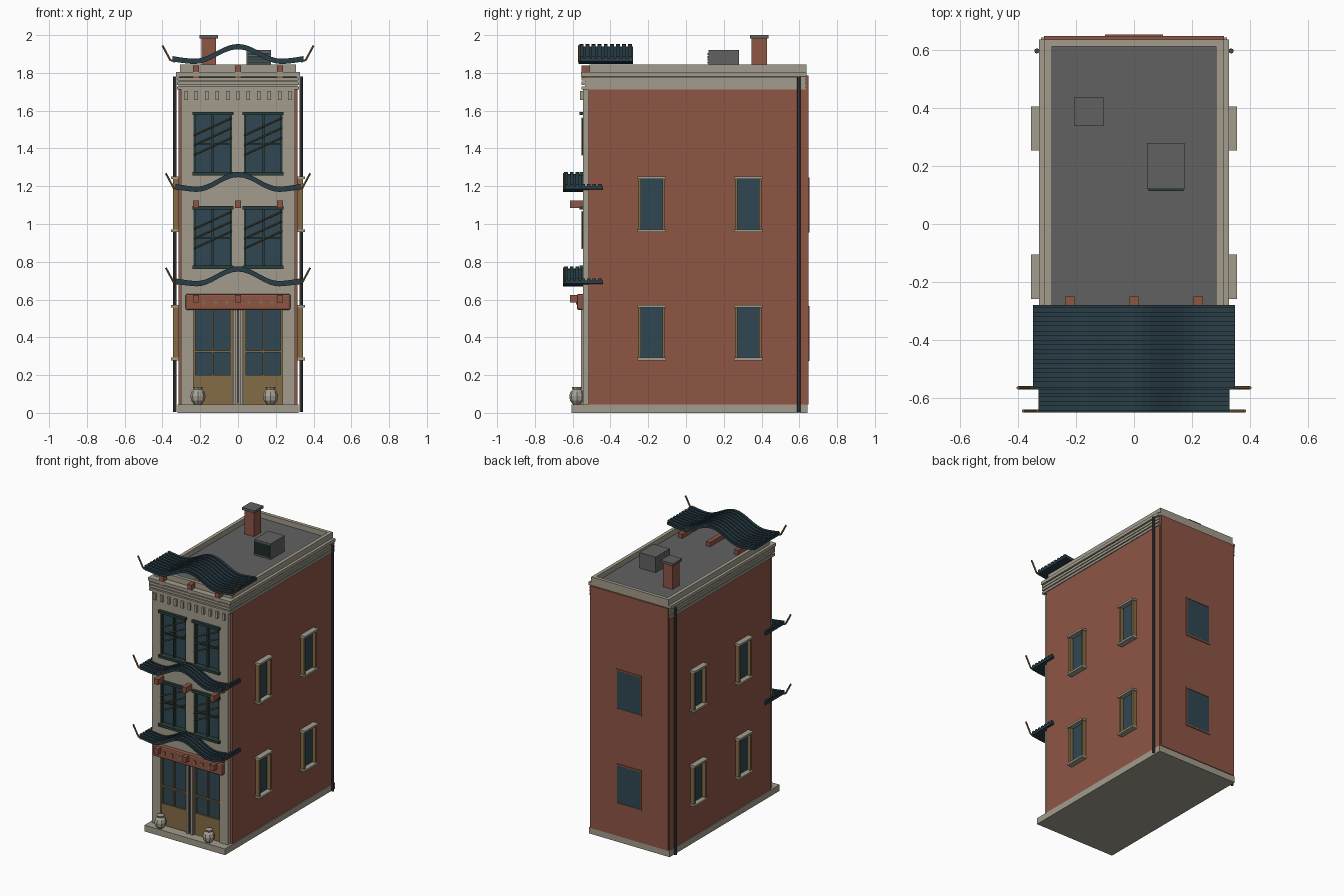
import bpy, bmesh, math
from mathutils import Vector

default = bpy.data.objects.get("Cube")
if default:
    bpy.data.objects.remove(default, do_unlink=True)


def material(name, red, green, blue):
    mat = bpy.data.materials.new(name)
    mat.use_nodes = True
    colour = (red, green, blue, 1)
    mat.diffuse_color = colour
    mat.node_tree.nodes["Principled BSDF"].inputs["Base Color"].default_value = colour
    return mat


brick = material("brick red", .27, .092, .06)
cream = material("cream stone", .36, .335, .265)
grey = material("roof grey", .12, .12, .12)
glass = material("window glass", .03, .062, .085)
tile = material("tile blue", .022, .047, .062)
gold = material("ochre wood", .23, .15, .06)
green = material("dark green paint", .022, .05, .042)
metal = material("dark metal", .06, .06, .065)
pottery = material("pale pottery", .4, .37, .31)


def finish(name, bm, mat):
    bmesh.ops.recalc_face_normals(bm, faces=bm.faces)
    mesh = bpy.data.meshes.new(name)
    bm.to_mesh(mesh)
    bm.free()
    mesh.materials.append(mat)
    obj = bpy.data.objects.new(name, mesh)
    bpy.context.collection.objects.link(obj)
    return obj


def add_box(bm, x, y, z):
    """Add a box given its (low, high) range on each axis."""
    verts = bmesh.ops.create_cube(bm, size=1)["verts"]
    for v in verts:
        v.co = [sum(r) / 2 + c * (r[1] - r[0]) for c, r in zip(v.co, (x, y, z))]


def boxes(name, mat, *ranges):
    bm = bmesh.new()
    for x, y, z in ranges:
        add_box(bm, x, y, z)
    return finish(name, bm, mat)


def both(x, y, z):
    """A box range and its mirror image across x."""
    return [(x, y, z), ((-x[1], -x[0]), y, z)]


def around(centre, half):
    return (centre - half, centre + half)


def rods(name, mat, radius, *pairs, sides=6):
    bm = bmesh.new()
    for start, end in pairs:
        a, b = Vector(start), Vector(end)
        verts = bmesh.ops.create_cone(bm, cap_ends=True, segments=sides, radius1=radius,
                                      radius2=radius, depth=(b - a).length)["verts"]
        turn = Vector((0, 0, 1)).rotation_difference(b - a)
        for v in verts:
            v.co = turn @ v.co + (a + b) / 2
    return finish(name, bm, mat)


# Main body, plinth and back wall
boxes("brick_body", brick, ((-.315, .315), (-.515, .637), (.04, 1.72)),
      ((-.31, .31), (.6, .648), (.045, 1.785)))
boxes("plinth", cream, ((-.32, .32), (-.605, .643), (0, .045)))

# Facade: piers, then spandrels above and below each opening
wall = (-.545, -.51)
OPEN = (.032, .235)
FLOORS = [(.77, 1.085), (1.265, 1.585)]
parts = both((OPEN[1], .302), wall, (.04, 1.72)) + [((-OPEN[0], OPEN[0]), wall, (.04, 1.72))]
for low, high in ((.545, .77), (1.085, 1.265), (1.585, 1.72)):
    parts += both(OPEN, wall, (low, high))
boxes("facade", cream, *parts)
boxes("centre_post_groove", metal, ((-.004, .004), (-.549, -.54), (.05, .545)))
boxes("centre_pilasters", cream, *both((.01, .026), (-.555, -.54), (.045, .545)))

# Shop front
boxes("shop_glass", glass, *both(OPEN, (-.525, -.51), (.2, .545)))
boxes("shop_panels", gold, *both(OPEN, (-.535, -.51), (.045, .2)))
boxes("shop_frames", gold, *both(OPEN, (-.535, -.52), (.32, .33)),
      *both((.032, .042), (-.535, -.52), (.2, .545)),
      *both((.225, .235), (-.535, -.52), (.2, .545)),
      *both((.129, .137), (-.535, -.52), (.2, .545)))

# Upper front windows with slanted lattice rods
panes, frames, lattice = [], [], []
for low, high in FLOORS:
    mid = (low + high) / 2
    panes += both(OPEN, (-.522, -.51), (low, high))
    for x in (.037, .134, .230):
        frames += both(around(x, .005), (-.54, -.515), (low, high))
    frames += both(OPEN, (-.535, -.515), around(mid, .004))
    for z in (low, high):
        frames += both((.025, .242), (-.565, -.515), around(z, .009))
    for side in (-.133, .133):
        for k in range(3):
            z = low + .1 + k * .052
            lattice.append(((side - .1, -.55, z), (side + .1, -.55, z + .092)))
boxes("front_window_glass", glass, *panes)
boxes("front_window_frames", green, *frames)
rods("front_window_lattice", gold, .004, *lattice, sides=4)

# Side windows
panes, jambs, sills = [], [], []
for low, high in ((.28, .57), (.96, 1.25)):
    for y in (-.182, .33):
        panes += both((.3, .32), around(y, .06), (low, high))
        for edge in (-.064, .064):
            jambs += both((.3, .345), around(y + edge, .007), (low, high))
        for z in (low + .005, high - .005):
            sills += both((.3, .355), around(y, .076), around(z, .007))
boxes("side_window_glass", glass, *panes)
boxes("side_window_jambs", gold, *jambs)
boxes("side_window_sills", cream, *sills)

# Back windows
panes, rims = [], []
for low, high in ((.28, .56), (.96, 1.24)):
    panes.append(((-.095, .095), (.64, .651), (low, high)))
    for z in (low, high):
        rims.append(((-.1, .1), (.64, .654), around(z, .005)))
    rims += both((.092, .1), (.64, .654), (low, high))
boxes("back_window_glass", glass, *panes)
boxes("back_window_rims", brick, *rims)

# Cornice bands, dentils, parapet and roof deck
bands = [((-.322, .322), (-.552, .636), (z, z + .017)) for z in (1.712, 1.737, 1.759)]
boxes("cornice", cream, *bands, ((-.315, .315), (-.535, .636), (1.71, 1.778)),
      ((-.328, .328), (-.555, .637), (1.782, 1.804)))
boxes("dentils", cream, *[(around(k * .055, .009), (-.56, -.54), (1.657, 1.705))
                          for k in range(-5, 6)])
boxes("parapet", cream, *both((.283, .308), (-.51, .637), (1.79, 1.845)),
      ((-.283, .283), (.612, .637), (1.79, 1.845)),
      ((-.283, .283), (-.51, -.485), (1.79, 1.845)))
boxes("roof_deck", grey, ((-.285, .285), (-.49, .615), (1.77, 1.808)))

# Chimney and roof unit
boxes("chimney", brick, ((-.193, -.117), (.348, .428), (1.79, 1.985)))
boxes("chimney_cap", grey, ((-.205, -.105), (.338, .438), (1.982, 2)))
boxes("roof_unit", grey, ((.045, .175), (.12, .28), (1.79, 1.92)))
boxes("roof_unit_louvres", green, *[((.05, .17), (.113, .121), around(1.825 + k * .015, .005))
                                    for k in range(6)])


# Swept tile roofs: a curved strip extruded along y, with raised tile rows
def roof_height(x, half):
    dip = half * .66
    x = abs(x)
    if x < dip:
        return .039 * (1 + math.cos(math.pi * x / dip))
    return .014 * ((x - dip) / (half - dip)) ** 1.5


def add_strip(bm, half, y, base, thick, steps=24):
    rings = []
    for k in range(steps + 1):
        x = half * (2 * k / steps - 1)
        z = base + roof_height(x, half)
        rings.append([bm.verts.new(p) for p in ((x, y[0], z), (x, y[1], z),
                                                (x, y[1], z + thick), (x, y[0], z + thick))])
    for a, b in zip(rings, rings[1:]):
        for k in range(4):
            n = (k + 1) % 4
            bm.faces.new((a[k], a[n], b[n], b[k]))
    bm.faces.new(rings[0])
    bm.faces.new(rings[-1])


def swept_roof(name, half, front, back, base):
    bm = bmesh.new()
    add_strip(bm, half, (front, back), base, .016)
    rows = round((back - front) / .032)
    pitch = (back - front) / rows
    for k in range(rows):
        y = front + (k + .5) * pitch
        add_strip(bm, half, around(y, pitch * .32), base + .01, .018)
    finish(name, bm, tile)
    # Upturned horns on the front corners
    foot, tip = half - .015, half + .052
    rods(name + "_horns", gold, .006,
         *[((s * foot, front + .005, base + .012), (s * (half + .012), front + .005, base + .022))
           for s in (-1, 1)],
         *[((s * (half + .01), front + .005, base + .02), (s * tip, front + .005, base + .098))
           for s in (-1, 1)])


swept_roof("lower_tile_roof", .33, -.65, -.44, .67)
swept_roof("middle_tile_roof", .33, -.65, -.44, 1.17)
swept_roof("top_tile_roof", .348, -.57, -.28, 1.847)

# Roof brackets and beams
brackets = [(around(x, .016), (-.615, -.52), (z, z + .04))
            for x in (-.222, 0, .222) for z in (.585, 1.085)]
beams = [(around(x, .016), (-.553, -.25), (1.772, 1.84)) for x in (-.222, 0, .222)]
boxes("roof_brackets", brick, *brackets)
boxes("top_roof_beams", brick, *beams)

# Sign board with softened corners and plain studs
board = boxes("sign_board", brick, ((-.278, .278), (-.578, -.54), (.545, .63)))
bevel = board.modifiers.new("Bevel", "BEVEL")
bevel.width = .01
bevel.segments = 2
boxes("sign_studs", gold, *[(around(x, .009), (-.583, -.57), (.575, .6))
                            for x in (-.18, -.12, -.06, .06, .12, .18)])

# Downspouts
rods("downspouts", metal, .009, *[((s * .335, .597, .005), (s * .335, .597, 1.78))
                                  for s in (-1, 1)], sides=8)

# Faceted pots beside the doors
PROFILE = [(.02, .045), (.036, .065), (.04, .09), (.034, .112), (.022, .124), (.027, .137)]
for name, x in (("right_pot", -.212), ("left_pot", .172)):
    bm = bmesh.new()
    rings = [[bm.verts.new((x + r * math.cos(k * math.pi / 4), -.578 + r * math.sin(k * math.pi / 4), z))
              for k in range(8)] for r, z in PROFILE]
    for a, b in zip(rings, rings[1:]):
        for k in range(8):
            n = (k + 1) % 8
            bm.faces.new((a[k], a[n], b[n], b[k]))
    bm.faces.new(rings[0])
    bm.faces.new(rings[-1])
    finish(name, bm, pottery)
